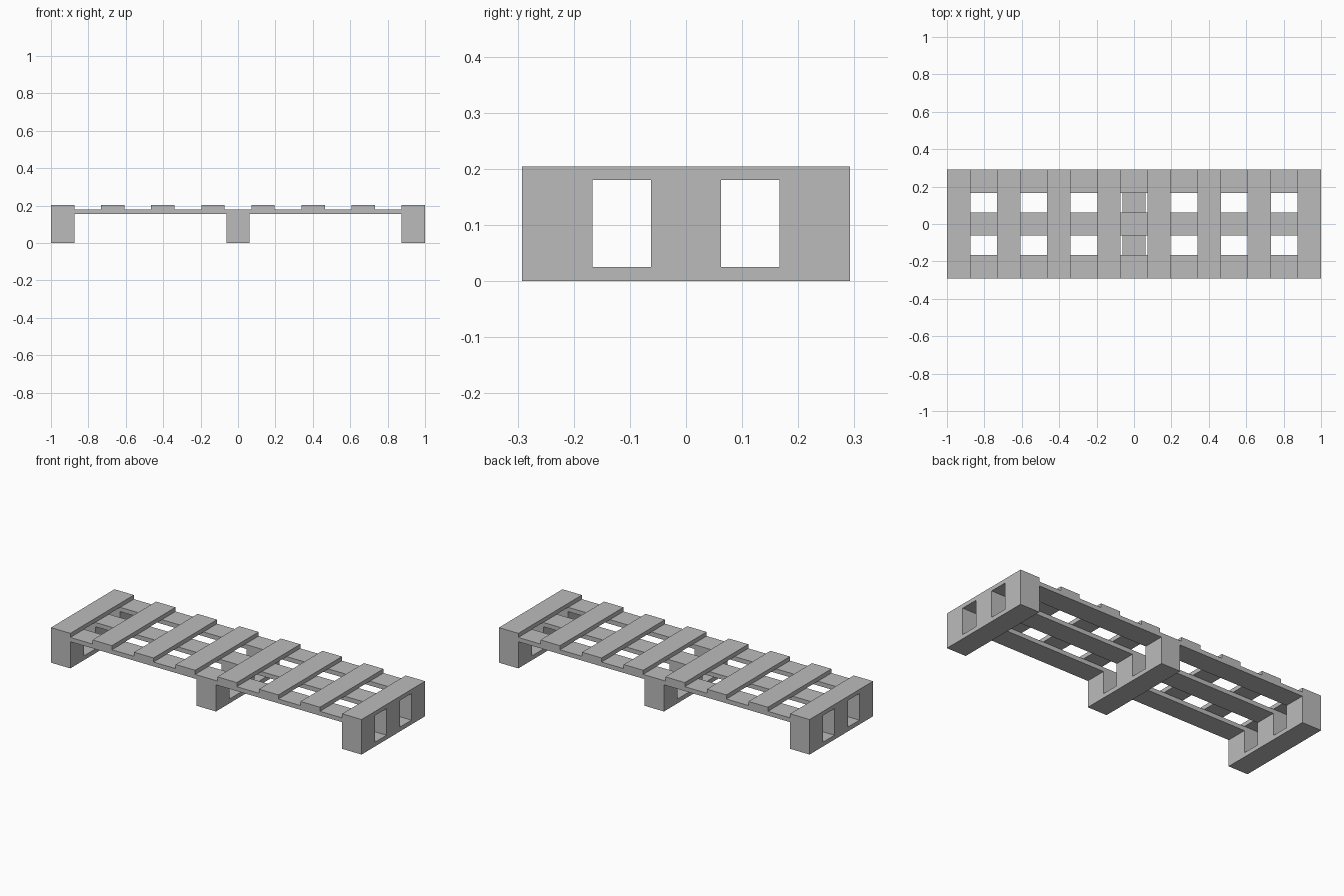
import bpy

if "Cube" in bpy.data.objects:
    bpy.data.objects.remove(bpy.data.objects["Cube"], do_unlink=True)

# Single material
grey = bpy.data.materials.new("plain grey")
grey.use_nodes = True
colour = (0.5, 0.5, 0.5, 1)
grey.diffuse_color = colour
grey.node_tree.nodes["Principled BSDF"].inputs["Base Color"].default_value = colour

LENGTH, WIDTH = 2.0, 0.584
BOARD = 0.125               # board and block width
THICK = 0.025               # bottom board thickness
STRINGER_Z, DECK_Z, TOP_Z = 0.155, 0.18, 0.204


def box(name, x, y, z0, z1, sx, sy):
    bpy.ops.mesh.primitive_cube_add(size=1, location=(x, y, (z0 + z1) / 2))
    ob = bpy.context.object
    ob.name = name
    ob.scale = (sx, sy, z1 - z0)
    bpy.ops.object.transform_apply(location=False, rotation=False, scale=True)
    ob.data.materials.append(grey)
    return ob


rows = [s * (WIDTH - BOARD) / 2 for s in (-1, 0, 1)]
columns = [s * (LENGTH - BOARD) / 2 for s in (-1, 0, 1)]

# Top deck boards, evenly spaced
slats = 8
for i in range(slats):
    x = columns[0] + i * (columns[2] - columns[0]) / (slats - 1)
    box("deck_board", x, 0, DECK_Z, TOP_Z, BOARD, WIDTH)

# Lengthwise stringer boards
for y in rows:
    box("stringer_board", 0, y, STRINGER_Z, DECK_Z, LENGTH, BOARD)

# Bottom boards with spacer blocks above
for x in columns:
    box("bottom_board", x, 0, 0, THICK, BOARD, WIDTH)
    for y in rows:
        box("spacer_block", x, y, THICK, STRINGER_Z, BOARD, BOARD)
